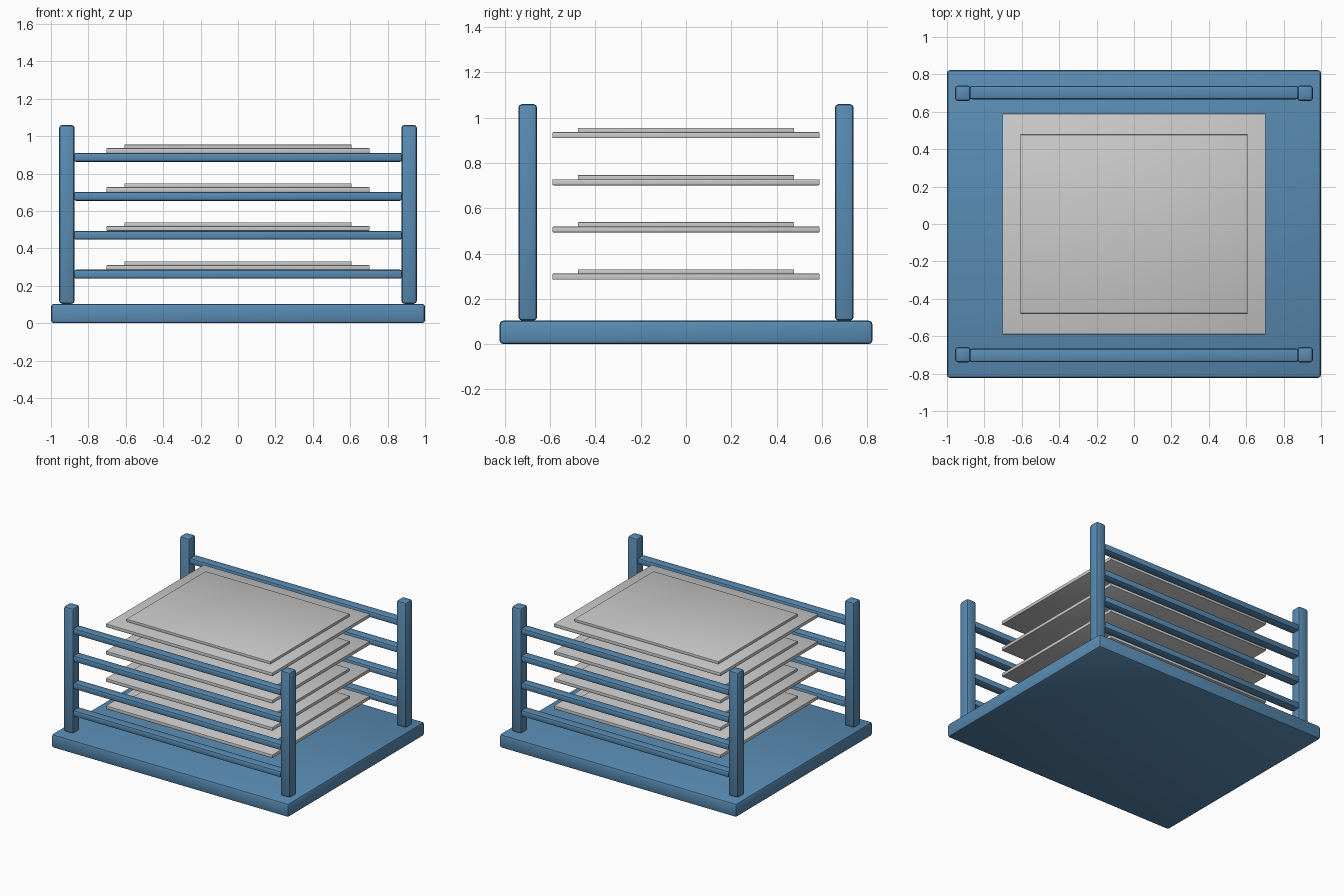
import bpy

if "Cube" in bpy.data.objects:
    bpy.data.objects.remove(bpy.data.objects["Cube"])

blue = bpy.data.materials.new("blue_paint")
blue.diffuse_color = (0.10, 0.26, 0.45, 1)
blue.use_nodes = True
blue.node_tree.nodes["Principled BSDF"].inputs["Base Color"].default_value = blue.diffuse_color


def box(name, center, size, bevel, material=None, segments=2):
    """Box with rounded edges, smooth shaded."""
    bpy.ops.mesh.primitive_cube_add(size=1, location=center)
    ob = bpy.context.object
    ob.name = name
    ob.scale = size
    bpy.ops.object.transform_apply(location=False, rotation=False, scale=True)
    mod = ob.modifiers.new("bevel", 'BEVEL')
    mod.width = bevel
    mod.segments = segments
    bpy.ops.object.modifier_apply(modifier=mod.name)
    bpy.ops.object.shade_smooth_by_angle()
    if material:
        ob.data.materials.append(material)
    return ob


# Base slab
box("base", (0, 0, 0.052), (2.0, 1.646, 0.104), 0.016, blue)

# Corner posts
for sy, side in ((-1, "front"), (1, "back")):
    for sx, hand in ((-1, "left"), (1, "right")):
        box(f"{side}_{hand}_post", (sx * 0.915, sy * 0.699, 0.582),
            (0.083, 0.083, 0.956), 0.016, blue)

# Four levels: a rail front and back, and a stepped tray between them
for i in range(4):
    z = 0.2083 * i
    for sy, side in ((-1, "front"), (1, "back")):
        box(f"{side}_rail_{i + 1}", (0, sy * 0.702, z + 0.262),
            (1.755, 0.071, 0.048), 0.012, blue)
    box(f"tray_{i + 1}", (0, 0, z + 0.298), (1.406, 1.18, 0.026), 0.004)
    box(f"tray_panel_{i + 1}", (0, 0, z + 0.319), (1.216, 0.956, 0.022), 0.003)
